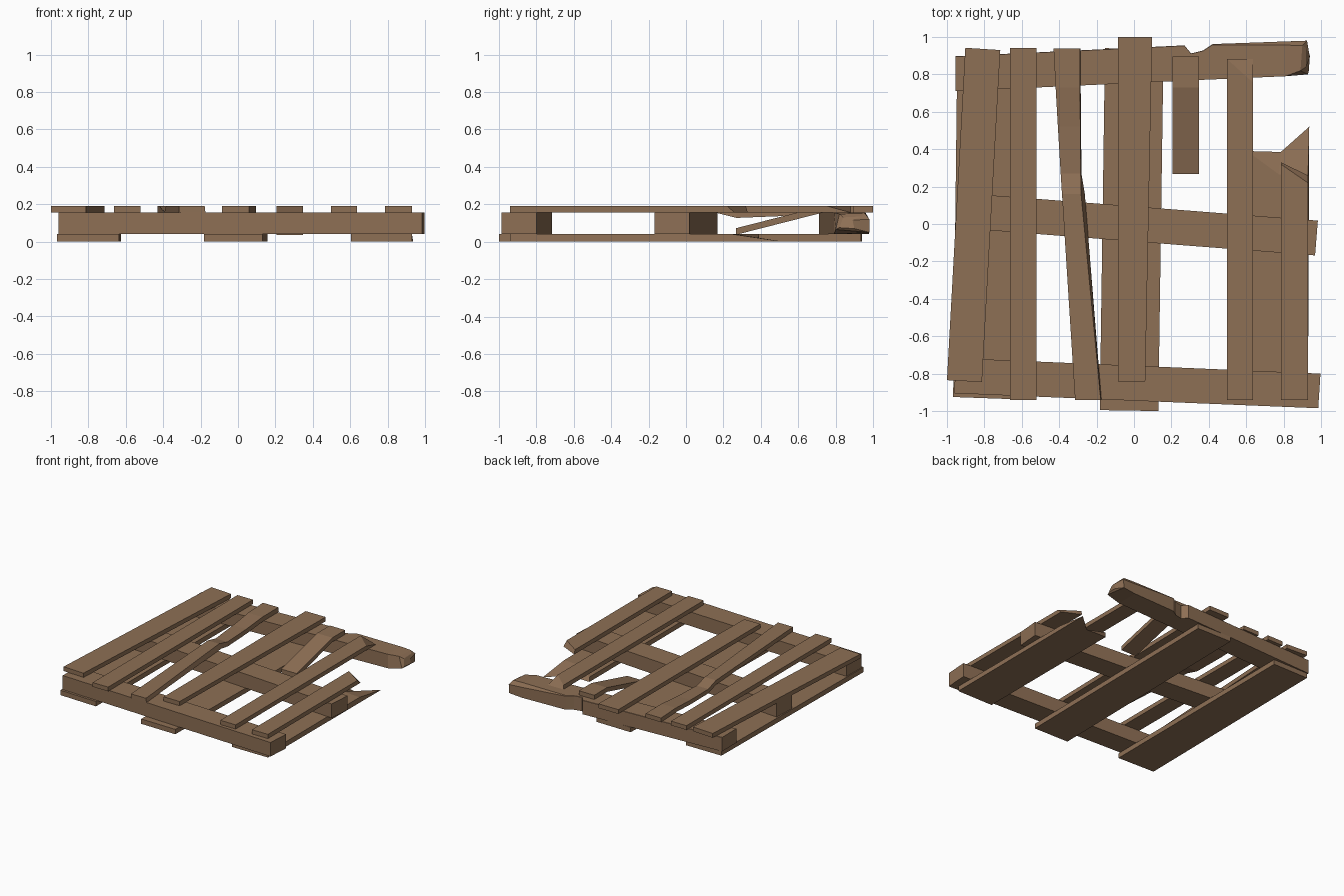
import bpy, bmesh

wood = bpy.data.materials.new("wood")
wood.diffuse_color = (0.27, 0.16, 0.09, 1)


def loft(name, sections):
    """Closed flat-faced solid through matching rings of points."""
    bm = bmesh.new()
    rings = [[bm.verts.new(p) for p in s] for s in sections]
    n = len(rings[0])
    for a, b in zip(rings, rings[1:]):
        for i in range(n):
            j = (i + 1) % n
            bm.faces.new((a[i], a[j], b[j], b[i]))
    bm.faces.new(rings[0])
    bm.faces.new(rings[-1])
    bmesh.ops.recalc_face_normals(bm, faces=bm.faces)
    me = bpy.data.meshes.new(name)
    bm.to_mesh(me)
    bm.free()
    me.materials.append(wood)
    ob = bpy.data.objects.new(name, me)
    bpy.context.collection.objects.link(ob)
    return ob


def plank(name, z0, z1, low, top=None):
    """Plank from its plan outline; a different top outline gives a torn end."""
    return loft(name, [[(x, y, z0) for x, y in low],
                       [(x, y, z1) for x, y in (top or low)]])


B0, B1, S1, T1 = 0.0, 0.04, 0.155, 0.19   # layer heights

# Bottom boards
plank("bottom_board_left", B0, B1,
      [(-0.967, -0.925), (-0.635, -0.937), (-0.625, 0.89), (-0.945, 0.89)])
plank("bottom_board_middle", B0, B1,
      [(-0.183, -0.995), (0.13, -1.0), (0.158, 0.935), (-0.155, 0.94)])
plank("bottom_board_broken", B0, B1,
      [(0.605, -0.94), (0.93, -0.94), (0.937, 0.52), (0.785, 0.385), (0.605, 0.39)],
      [(0.605, -0.94), (0.93, -0.94), (0.93, 0.25), (0.775, 0.265), (0.605, 0.39)])

# Cross beams
plank("front_beam", B1, S1,
      [(-0.96, -0.905), (0.985, -0.985), (0.997, -0.80), (-0.955, -0.717)])
plank("middle_beam", B1, S1,
      [(-0.95, -0.02), (0.968, -0.168), (0.983, 0.018), (-0.94, 0.167)])


# Back beam with a notch and a splintered, rounded-off right end
def beam_ring(x, y0, y1, cut_y=0.0, cut_z=0.0, z0=B1, z1=S1):
    return [(x, y0, z0), (x, y1, z0), (x, y1, z1 - cut_z),
            (x, y1 - cut_y, z1), (x, y0, z1)]


loft("back_beam", [
    beam_ring(-0.955, 0.71, 0.897, 0.002, 0.002),
    beam_ring(0.27, 0.766, 0.955, 0.002, 0.002),
    beam_ring(0.305, 0.768, 0.912, 0.002, 0.002),
    beam_ring(0.37, 0.771, 0.928, 0.002, 0.002),
    beam_ring(0.42, 0.773, 0.962, 0.004, 0.004),
    beam_ring(0.81, 0.79, 0.976, 0.02, 0.03),
    [(0.93, 0.80, 0.065), (0.92, 0.98, 0.05), (0.925, 0.98, 0.12),
     (0.90, 0.955, 0.152), (0.89, 0.82, 0.148)],
    [(0.935, 0.82, 0.075), (0.94, 0.90, 0.07), (0.94, 0.89, 0.115),
     (0.92, 0.94, 0.135), (0.92, 0.84, 0.13)],
])

# Intact top boards
plank("top_board_skewed", S1, T1,
      [(-1.0, -0.835), (-0.813, -0.845), (-0.715, 0.93), (-0.902, 0.942)])
plank("top_board_straight", S1, T1,
      [(-0.663, -0.94), (-0.522, -0.94), (-0.522, 0.94), (-0.663, 0.94)])
plank("top_board_middle", S1, T1,
      [(-0.085, -0.843), (0.06, -0.843), (0.097, 1.0), (-0.085, 1.0)])

# Torn top boards on the right
plank("top_board_torn", S1, T1,
      [(0.497, -0.94), (0.637, -0.94), (0.637, 0.882), (0.497, 0.882)],
      [(0.497, -0.94), (0.637, -0.94), (0.637, 0.755), (0.497, 0.882)])
plank("top_board_short", S1, T1,
      [(0.785, -0.94), (0.93, -0.94), (0.93, 0.26), (0.785, 0.33)],
      [(0.785, -0.94), (0.93, -0.94), (0.93, 0.22), (0.785, 0.32)])

# Bent slanted board, sagging slightly behind the middle beam
bend = [(0.938, -0.43, -0.29, 0), (0.73, -0.419, -0.289, 0),
        (0.52, -0.407, -0.287, -0.018), (0.27, -0.392, -0.285, -0.028),
        (0.16, -0.385, -0.283, 0), (-0.94, -0.315, -0.178, 0)]
loft("top_board_bent", [
    [(l, y, S1 + d), (r + (0.02 if -0.9 < y < 0.2 else 0.004), y, S1 + d),
     (r, y, T1 + d), (l, y, T1 + d)] for y, l, r, d in bend])

# Snapped board hanging down from the back beam
loft("top_board_hanging", [
    [(0.207, y, z), (0.347, y, z), (0.347, y, z + 0.035), (0.207, y, z + 0.035)]
    for y, z in [(0.895, S1), (0.73, S1), (0.267, 0.037)]])
